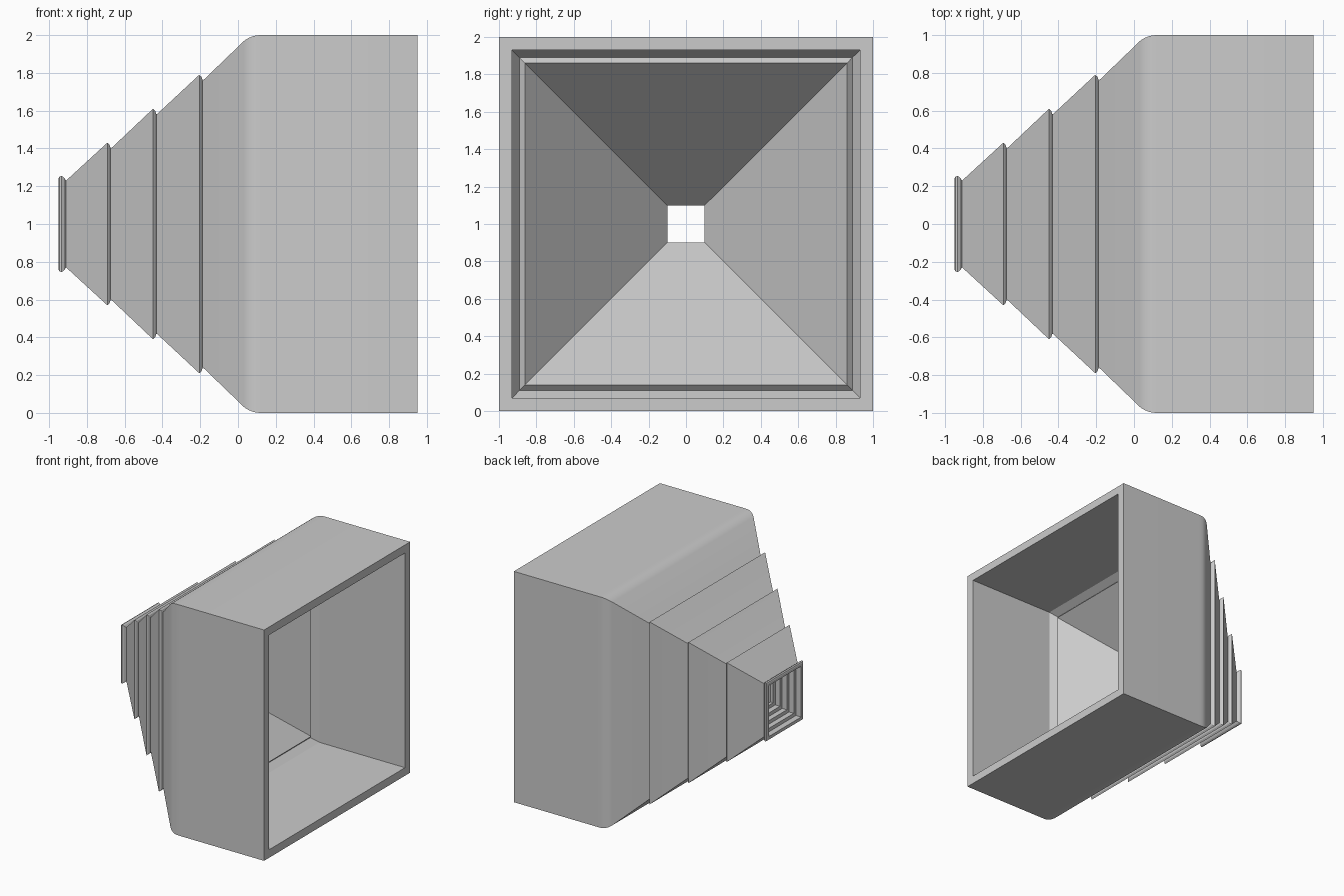
import bpy, bmesh, math

cube = bpy.data.objects.get("Cube")
if cube:
    bpy.data.objects.remove(cube, do_unlink=True)

grey = bpy.data.materials.new("light_grey")
grey.use_nodes = True
colour = (0.6, 0.6, 0.6, 1)
grey.diffuse_color = colour
grey.node_tree.nodes["Principled BSDF"].inputs["Base Color"].default_value = colour


def square_shell(name, profile):
    """Sweep a closed (x, half width) profile around a square about the x axis."""
    bm = bmesh.new()
    rings = [[bm.verts.new((x, sy * r, 1 + sz * r))
              for sy, sz in ((-1, -1), (1, -1), (1, 1), (-1, 1))]
             for x, r in profile]
    for i, ring in enumerate(rings):
        nxt = rings[(i + 1) % len(rings)]
        for k in range(4):
            j = (k + 1) % 4
            bm.faces.new((ring[k], ring[j], nxt[j], nxt[k]))
    bmesh.ops.recalc_face_normals(bm, faces=bm.faces)
    mesh = bpy.data.meshes.new(name)
    bm.to_mesh(mesh)
    bm.free()
    mesh.materials.append(grey)
    obj = bpy.data.objects.new(name, mesh)
    bpy.context.collection.objects.link(obj)
    bpy.ops.object.select_all(action='DESELECT')
    obj.select_set(True)
    bpy.context.view_layer.objects.active = obj
    bpy.ops.object.shade_smooth_by_angle(angle=math.radians(20))
    return obj


# Outer box with a rounded shoulder
profile = [(0.95, 1.0), (0.13, 1.0)]
turn = math.radians(40)
for i in range(1, 7):
    a = turn * i / 6
    profile.append((0.12 - 0.14 * math.sin(a), 0.86 + 0.14 * math.cos(a)))

# Overlapping stages of the taper, each with a small lip
for x, r in ((-0.205, 0.79), (-0.45, 0.61), (-0.692, 0.43)):
    profile += [(x + 0.027, r - 0.023), (x + 0.018, r - 0.03),
                (x + 0.012, r - 0.012), (x, r)]

# Rounded collar at the narrow end
profile += [(-0.91, 0.23), (-0.922, 0.247), (-0.935, 0.255),
            (-0.946, 0.25), (-0.95, 0.24), (-0.95, 0.22)]

# Stepped throat
for i in range(4):
    x, r = -0.90 + 0.045 * i, 0.22 - 0.03 * i
    profile += [(x, r), (x, r - 0.03)]

# Inner funnel, its raised lip, and the straight inner wall
profile += [(-0.74, 0.1), (0.10, 0.86), (0.07, 0.89), (0.13, 0.93), (0.95, 0.93)]
square_shell("stepped_square_hood", profile)
